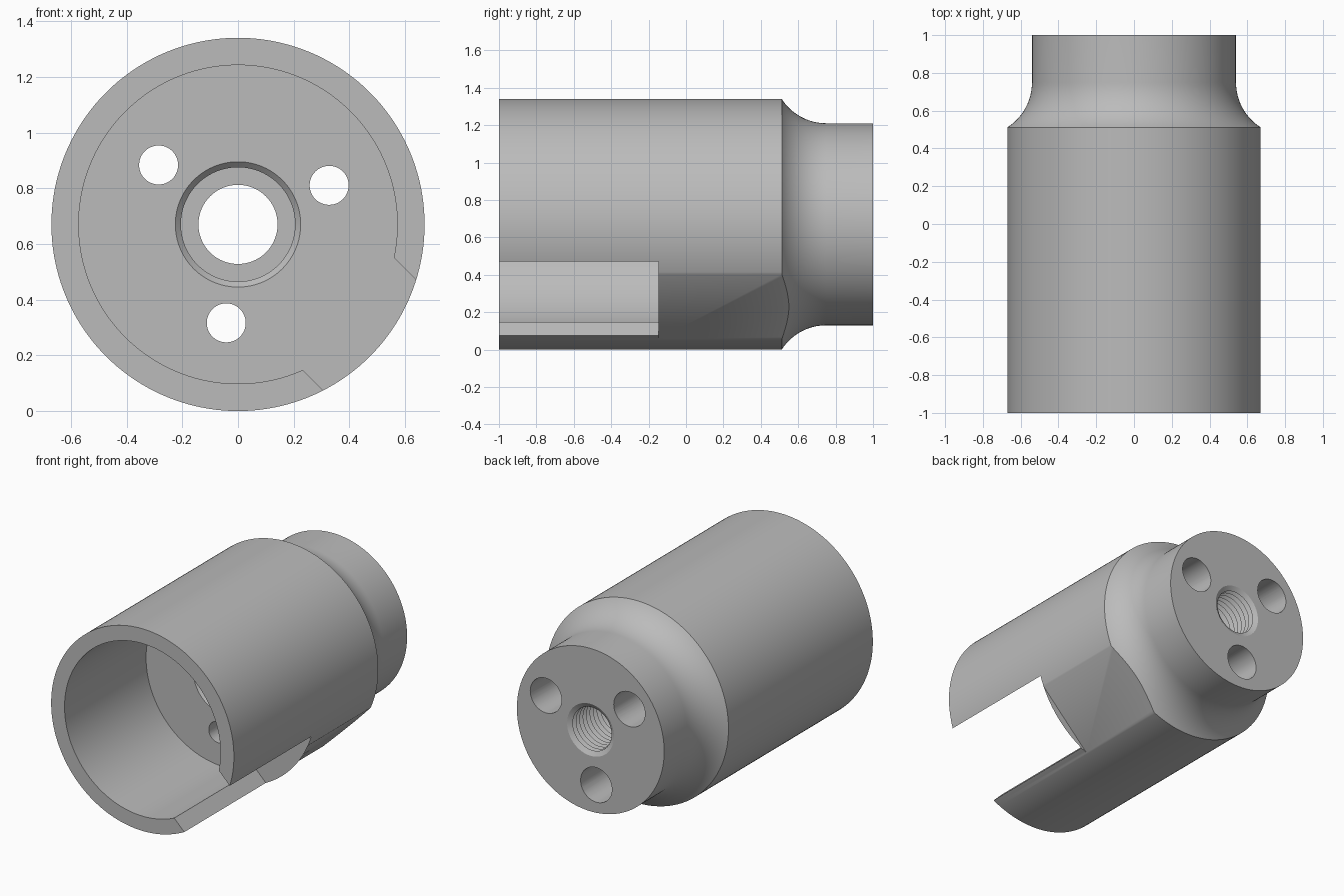
import bpy, bmesh, math
from mathutils import Matrix, Vector

cube = bpy.data.objects.get("Cube")
if cube:
    bpy.data.objects.remove(cube, do_unlink=True)

R = 0.67            # outer radius, also height of the axis
NECK = 0.54         # rear neck radius
FLOOR = -0.146      # y of the bore floor and slot end
SEGMENTS = 160

steel = bpy.data.materials.new("grey_steel")
steel.use_nodes = True
GREY = (0.5, 0.5, 0.5, 1)
steel.diffuse_color = GREY
bsdf = next(n for n in steel.node_tree.nodes if n.type == "BSDF_PRINCIPLED")
bsdf.inputs["Base Color"].default_value = GREY


def finish(name, bm):
    bmesh.ops.recalc_face_normals(bm, faces=bm.faces)
    mesh = bpy.data.meshes.new(name)
    bm.to_mesh(mesh)
    bm.free()
    mesh.materials.append(steel)
    obj = bpy.data.objects.new(name, mesh)
    bpy.context.collection.objects.link(obj)
    return obj


def lathe(name, profile, segments):
    """Turn a closed (y, radius) profile around the long axis."""
    bm = bmesh.new()
    rings = []
    for i in range(segments):
        a = math.tau * i / segments
        rings.append([bm.verts.new((r * math.cos(a), y, R + r * math.sin(a)))
                      for y, r in profile])
    n = len(profile)
    for i in range(segments):
        a, b = rings[i], rings[(i + 1) % segments]
        for j in range(n):
            k = (j + 1) % n
            bm.faces.new((a[j], a[k], b[k], b[j]))
    return finish(name, bm)


def rod(name, x, z, radius, y0, y1):
    """Cylinder along y at an offset from the axis."""
    bm = bmesh.new()
    m = Matrix.Translation((x, (y0 + y1) / 2, R + z)) @ Matrix.Rotation(math.pi / 2, 4, "X")
    bmesh.ops.create_cone(bm, cap_ends=True, segments=48, radius1=radius,
                          radius2=radius, depth=y1 - y0, matrix=m)
    return finish(name, bm)


def diagonal_box(name, d, t, y):
    """Box whose faces follow the lower left diagonal (d outward, t across)."""
    bm = bmesh.new()
    mid = Vector([(a + b) / 2 for a, b in (d, y, t)])
    size = Vector([b - a for a, b in (d, y, t)])
    m = (Matrix.Translation((0, 0, R)) @ Matrix.Rotation(math.pi / 4, 4, "Y")
         @ Matrix.Translation(mid) @ Matrix.Diagonal(size).to_4x4())
    bmesh.ops.create_cube(bm, size=1, matrix=m)
    return finish(name, bm)


def cut(target, cutter):
    cutter.hide_render = True
    mod = target.modifiers.new("cut", "BOOLEAN")
    mod.operation = "DIFFERENCE"
    mod.solver = "EXACT"
    mod.object = cutter
    bpy.context.view_layer.objects.active = target
    bpy.ops.object.modifier_apply(modifier=mod.name)
    bpy.data.objects.remove(cutter, do_unlink=True)


# Outer wall with the concave shoulder into the neck
shoulder_y, neck_y = 0.512, 0.75
dy, dr = neck_y - shoulder_y, R - NECK
fillet = (dy * dy + dr * dr) / (2 * dr)
sweep = math.asin(dy / fillet)
profile = [(-1, 0.572), (-1, R)]
for i in range(17):
    a = sweep * (1 - i / 16)
    profile.append((neck_y - fillet * math.sin(a), NECK + fillet * (1 - math.cos(a))))
profile.append((1, NECK))

# Threaded centre hole, from the rear face inwards
PITCH, TURNS = 0.036, 22
for i in range(TURNS):
    y = 1 - i * PITCH
    profile += [(y, 0.172), (y - PITCH / 2, 0.142)]

# Chamfered seat in the bore floor, then the bore
profile += [(FLOOR + 0.15, 0.142), (FLOOR + 0.15, 0.205), (FLOOR + 0.02, 0.205),
            (FLOOR, 0.225), (FLOOR, 0.572)]
body = lathe("socket_body", profile, SEGMENTS)

# Side slot into the bore, and the flat behind it
cut(body, diagonal_box("slot_cutter", (0.45, 0.9), (-0.205, 0.311), (-1.1, FLOOR)))
cut(body, diagonal_box("flat_cutter", (0.623, 0.9), (-0.5, 0.5), (FLOOR, 0.74)))

# Three bolt holes with wider rear recesses
for i in range(3):
    a = math.radians(23.2 + 120 * i)
    x, z = 0.356 * math.cos(a), 0.356 * math.sin(a)
    cut(body, rod("bolt_hole_cutter", x, z, 0.07, FLOOR - 0.1, 1.1))
    cut(body, rod("bolt_recess_cutter", x, z, 0.115, 0.45, 1.1))

# Smooth curved walls, crisp machined edges
bpy.ops.object.select_all(action="DESELECT")
body.select_set(True)
bpy.context.view_layer.objects.active = body
bpy.ops.object.shade_smooth_by_angle(angle=math.radians(25))
